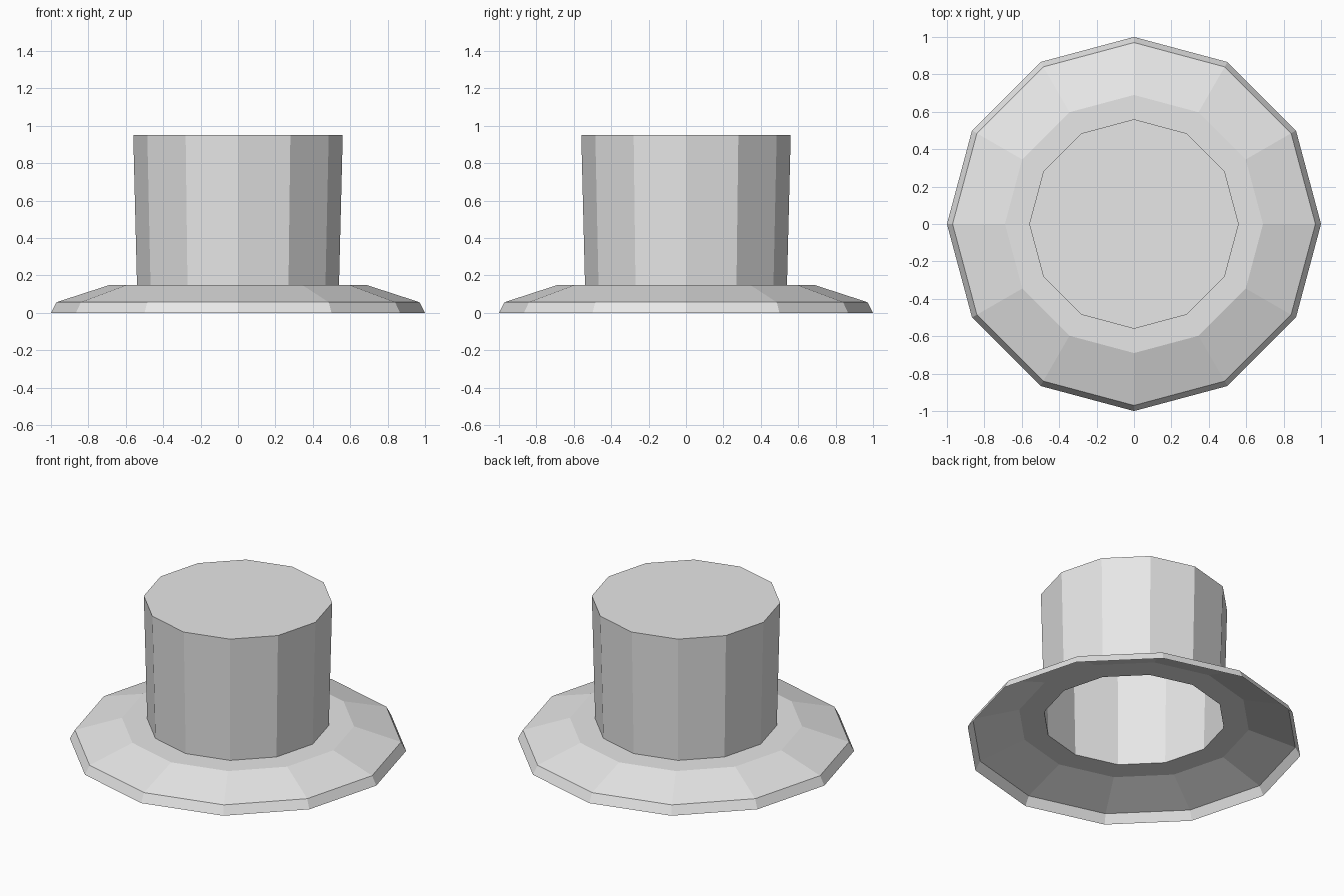
import bpy
import bmesh
from math import cos, sin, tau

SIDES = 12

cube = bpy.data.objects.get("Cube")
if cube:
    bpy.data.objects.remove(cube, do_unlink=True)

# Single light grey for the whole hat
grey = bpy.data.materials.new("light_grey")
grey.use_nodes = True
colour = (0.8, 0.8, 0.8, 1)
grey.diffuse_color = colour
grey.node_tree.nodes["Principled BSDF"].inputs["Base Color"].default_value = colour


def lathe(name, profile, capped=False):
    """Revolve (radius, height) points, listed from the bottom up, as an open shell."""
    bm = bmesh.new()
    rings = [[bm.verts.new((r * cos(tau * i / SIDES), r * sin(tau * i / SIDES), z))
              for i in range(SIDES)] for r, z in profile]
    for low, high in zip(rings, rings[1:]):
        for i in range(SIDES):
            j = (i + 1) % SIDES
            bm.faces.new((low[i], low[j], high[j], high[i]))
    if capped:
        bm.faces.new(rings[-1])
    mesh = bpy.data.meshes.new(name)
    bm.to_mesh(mesh)
    bm.free()
    mesh.materials.append(grey)
    obj = bpy.data.objects.new(name, mesh)
    bpy.context.collection.objects.link(obj)
    return obj


# Brim: steep outer lip, gentle slope, flat inner ring
lathe("brim", [(1.0, 0.0), (0.97, 0.057), (0.69, 0.148), (0.54, 0.148)])

# Crown: slightly flared wall with a flat top, open underneath
lathe("crown", [(0.54, 0.148), (0.56, 0.95)], capped=True)
